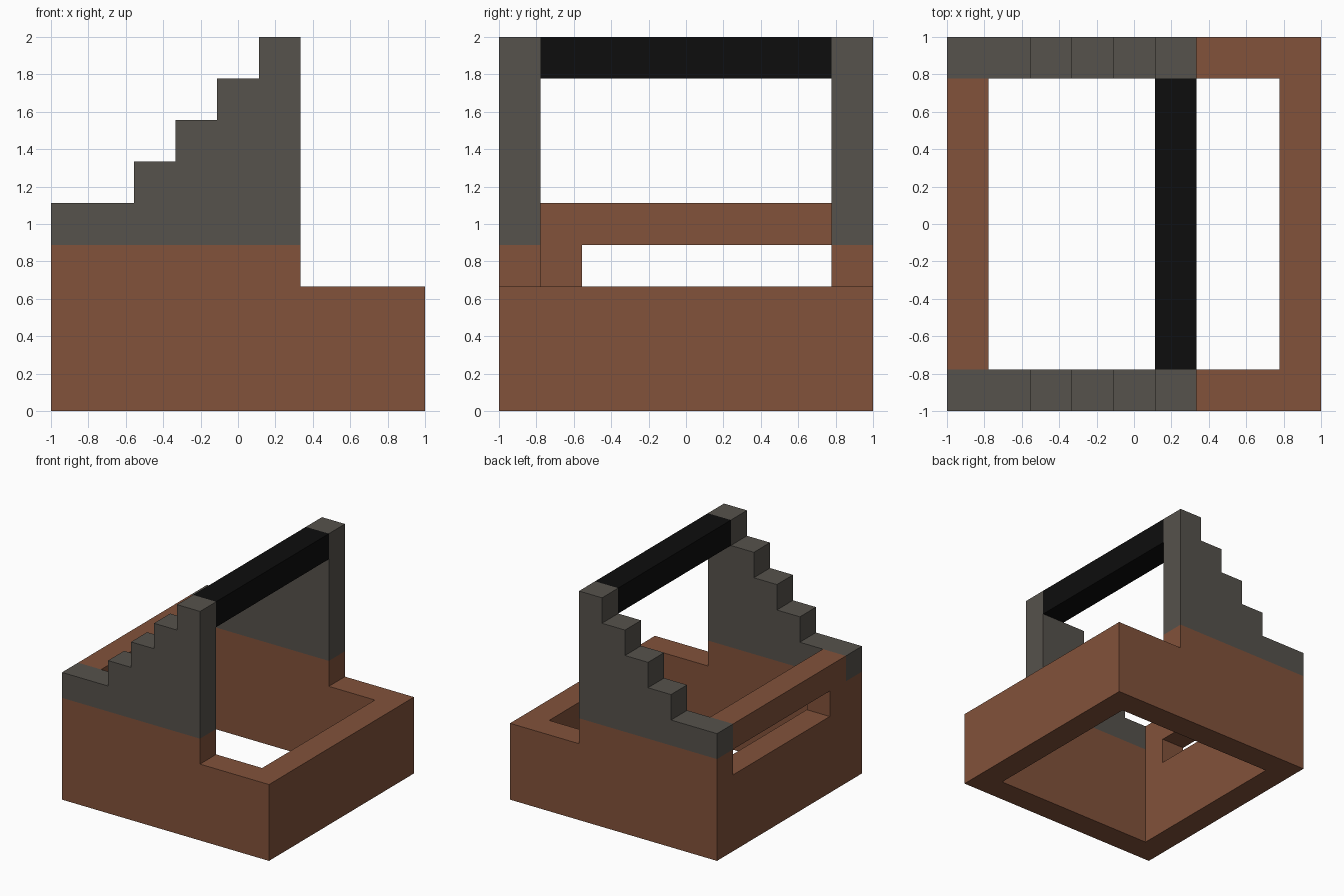
import bpy, bmesh

if "Cube" in bpy.data.objects:
    bpy.data.objects.remove(bpy.data.objects["Cube"])

U = 2 / 9  # the whole model sits on a 9 x 9 x 9 grid


def material(name, rgb):
    m = bpy.data.materials.new(name)
    m.diffuse_color = (*rgb, 1)
    m.use_nodes = True
    m.node_tree.nodes["Principled BSDF"].inputs["Base Color"].default_value = m.diffuse_color
    return m


BROWN = material("brown_clay", (0.223, 0.084, 0.043))
GREY = material("warm_grey", (0.093, 0.084, 0.072))
BLACK = material("black", (0.004, 0.004, 0.004))


def prism(name, profile, start, end, axis, mat):
    """Extrude a grid profile along y (profile is x,z) or x (profile is y,z)."""
    def place(a, b, d):
        x, y = (a, d) if axis == "y" else (d, a)
        return (x * U - 1, y * U - 1, b * U)

    bm = bmesh.new()
    face = bm.faces.new([bm.verts.new(place(a, b, start)) for a, b in profile])
    new = bmesh.ops.extrude_face_region(bm, geom=[face])["geom"]
    shift = (end - start) * U
    bmesh.ops.translate(bm, verts=[g for g in new if isinstance(g, bmesh.types.BMVert)],
                        vec=(0, shift, 0) if axis == "y" else (shift, 0, 0))
    bmesh.ops.recalc_face_normals(bm, faces=bm.faces)
    mesh = bpy.data.meshes.new(name)
    bm.to_mesh(mesh)
    bm.free()
    mesh.materials.append(mat)
    obj = bpy.data.objects.new(name, mesh)
    bpy.context.collection.objects.link(obj)
    return obj


def rect(a0, a1, b0, b1):
    return [(a0, b0), (a1, b0), (a1, b1), (a0, b1)]


# Side walls: brown base with a lower step, grey staircase on top
base = [(0, 0), (9, 0), (9, 3), (6, 3), (6, 4), (0, 4)]
stairs = [(0, 4), (6, 4), (6, 9), (5, 9)]
for x in range(5, 2, -1):
    stairs += [(x, x + 3), (x - 1, x + 3)]
stairs += [(2, 5), (0, 5)]

for side, y in (("front", 0), ("back", 8)):
    prism(side + "_wall", base, y, y + 1, "y", BROWN)
    prism(side + "_stairs", stairs, y, y + 1, "y", GREY)

# Right end wall, low
prism("right_wall", rect(1, 8, 0, 3), 8, 9, "x", BROWN)

# Left end wall with a long slot open towards the back wall
slotted = [(1, 0), (8, 0), (8, 3), (2, 3), (2, 4), (8, 4), (8, 5), (1, 5)]
prism("left_wall", slotted, 0, 1, "x", BROWN)

# Handle bar between the two stair tops
prism("handle_bar", rect(5, 6, 8, 9), 1, 8, "y", BLACK)
